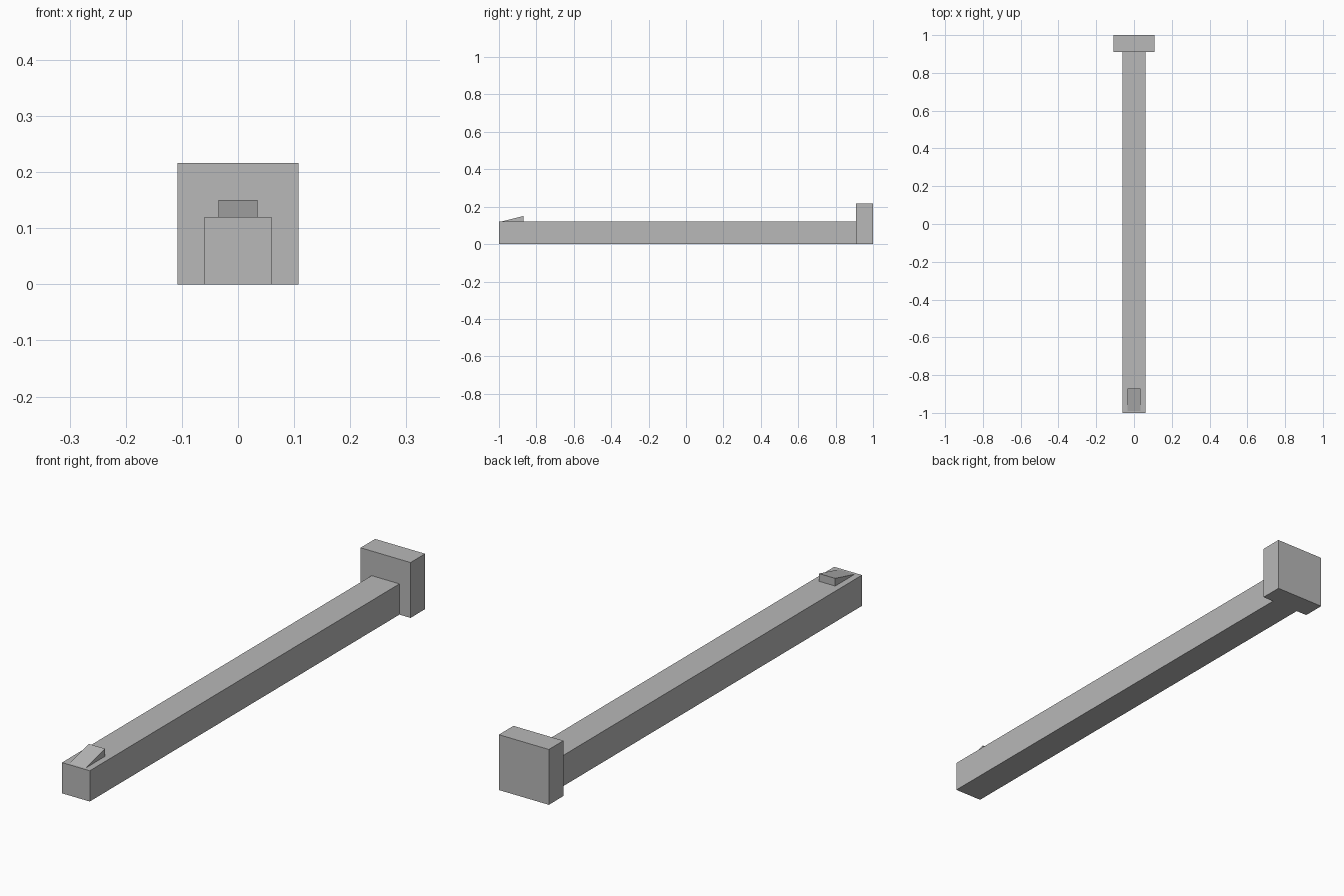
import bpy

cube = bpy.data.objects.get("Cube")
if cube:
    bpy.data.objects.remove(cube, do_unlink=True)

# Single plain grey
grey = bpy.data.materials.new("plain grey")
grey.use_nodes = True
colour = (0.48, 0.48, 0.48, 1)
grey.diffuse_color = colour
grey.node_tree.nodes["Principled BSDF"].inputs["Base Color"].default_value = colour


def extrude_profile(name, profile, half_width):
    """Extrude a side profile of (y, z) points symmetrically along x."""
    n = len(profile)
    verts = [(x, y, z) for x in (-half_width, half_width) for y, z in profile]
    faces = [tuple(reversed(range(n))), tuple(range(n, 2 * n))]
    faces += [(i, (i + 1) % n, (i + 1) % n + n, i + n) for i in range(n)]
    mesh = bpy.data.meshes.new(name)
    mesh.from_pydata(verts, [], faces)
    mesh.materials.append(grey)
    obj = bpy.data.objects.new(name, mesh)
    bpy.context.collection.objects.link(obj)
    return obj


def box_profile(y0, y1, height):
    return [(y0, 0), (y1, 0), (y1, height), (y0, height)]


# Long square shaft
extrude_profile("shaft", box_profile(-1, 0.91, 0.12), 0.06)

# Square end plate at the back
extrude_profile("end_plate", box_profile(0.91, 1, 0.216), 0.108)

# Sloped catch on top of the front end
extrude_profile("catch_wedge", [(-0.995, 0.119), (-0.87, 0.119), (-0.87, 0.15)], 0.035)
